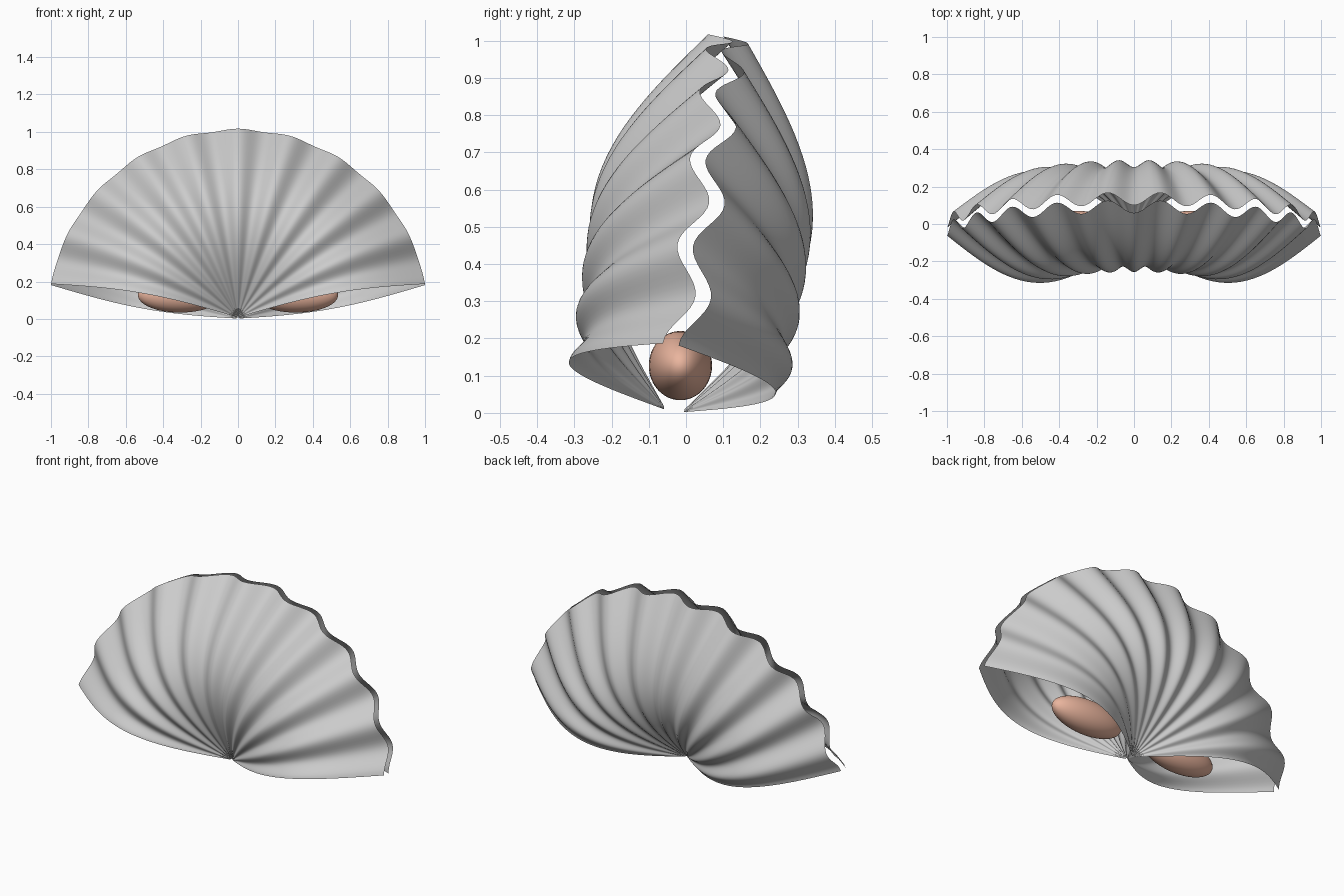
import bpy, bmesh
from math import sin, cos, pi, radians

if "Cube" in bpy.data.objects:
    bpy.data.objects.remove(bpy.data.objects["Cube"])

TILT = radians(8.3)
R, BULGE, RIB = 1.015, 0.26, 0.034
N_ANG, N_RAD, RIBS = 160, 36, 10


def valve(name, side, offset):
    """Ribbed fan; side is -1 for front, +1 for back."""
    bm = bmesh.new()
    rows = []
    for j in range(N_RAD + 1):
        t = 0.008 + 0.992 * j / N_RAD
        row = []
        for i in range(N_ANG + 1):
            a = radians(10 + 160 * i / N_ANG)
            wave = -RIB * t * cos(2 * pi * RIBS * i / N_ANG)
            x, zl = R * t * cos(a), R * t * sin(a)
            yl = offset + side * BULGE * sin(pi * t) + wave
            row.append(bm.verts.new((x, yl * cos(TILT) + zl * sin(TILT),
                                     zl * cos(TILT) - yl * sin(TILT))))
        rows.append(row)
    for r0, r1 in zip(rows, rows[1:]):
        for i in range(N_ANG):
            q = [r0[i], r0[i + 1], r1[i + 1], r1[i]]
            bm.faces.new(q if side < 0 else q[::-1])
    # make the faces point outward
    bm.normal_update()
    if sum(f.normal.y for f in bm.faces) * side < 0:
        bmesh.ops.reverse_faces(bm, faces=bm.faces)
    for f in bm.faces:
        f.smooth = True
    me = bpy.data.meshes.new(name)
    bm.to_mesh(me)
    bm.free()
    ob = bpy.data.objects.new(name, me)
    bpy.context.collection.objects.link(ob)


# two ribbed shell halves with interlocking waves
valve("front_shell", -1, -0.054)
valve("back_shell", 1, -0.012)

# pair of egg-shaped bodies inside
skin = bpy.data.materials.new("salmon")
skin.diffuse_color = (0.82, 0.46, 0.34, 1)
skin.use_nodes = True
skin.node_tree.nodes["Principled BSDF"].inputs["Base Color"].default_value = skin.diffuse_color
for label, s in (("left", -1), ("right", 1)):
    bpy.ops.mesh.primitive_uv_sphere_add(segments=48, ring_count=24, radius=1,
                                         location=(s * 0.31, -0.015, 0.127))
    ob = bpy.context.object
    ob.name = label + "_inner_body"
    ob.scale = (0.225, 0.085, 0.093)
    ob.data.materials.append(skin)
    bpy.ops.object.shade_smooth()
